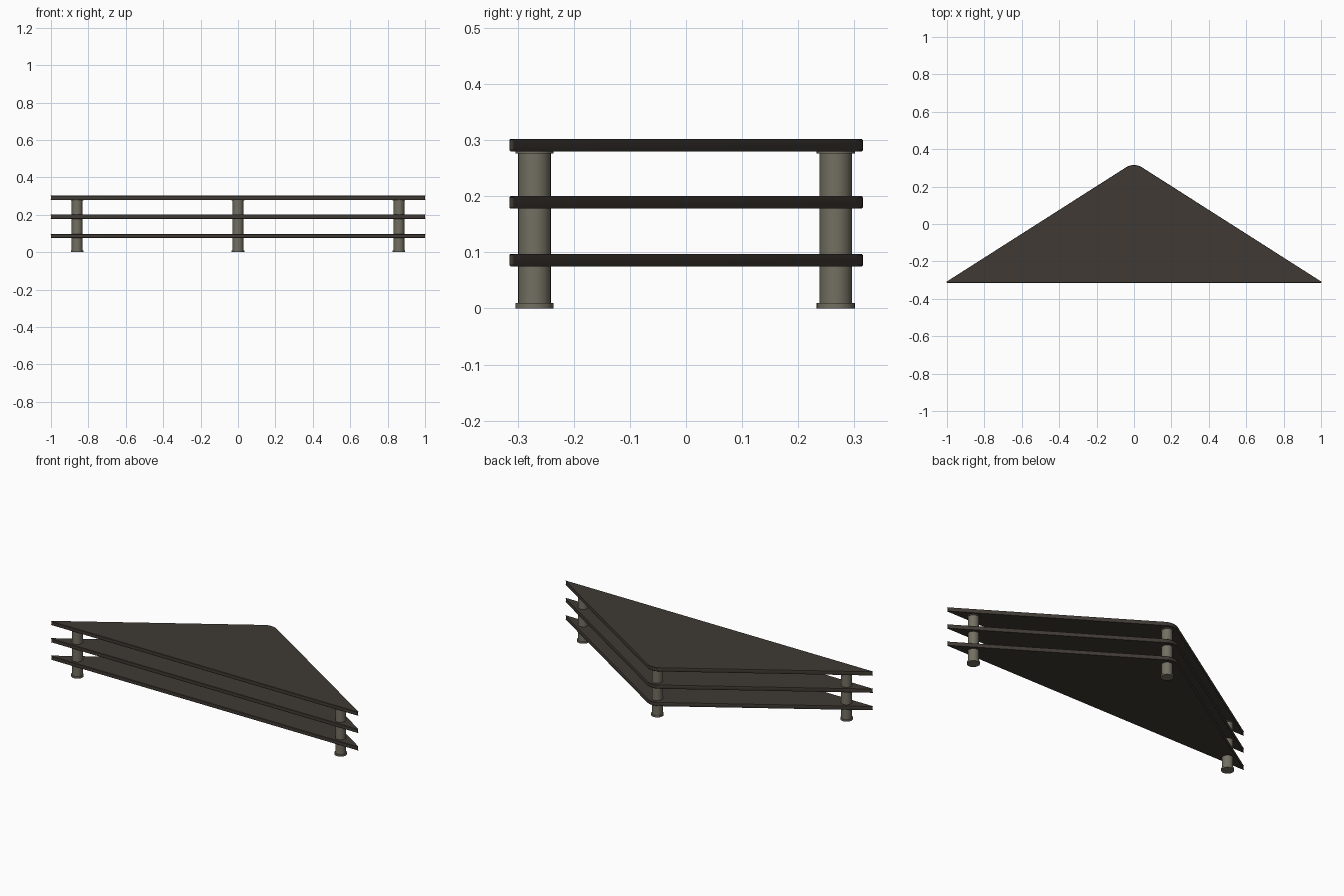
import bpy, bmesh, math
from mathutils import Vector

if "Cube" in bpy.data.objects:
    bpy.data.objects.remove(bpy.data.objects["Cube"])


def material(name, rgb):
    m = bpy.data.materials.new(name)
    m.diffuse_color = (*rgb, 1)
    m.use_nodes = True
    m.node_tree.nodes["Principled BSDF"].inputs["Base Color"].default_value = m.diffuse_color
    return m


shelf_mat = material("dark brown panel", (0.050, 0.042, 0.034))
leg_mat = material("grey olive metal", (0.17, 0.16, 0.12))


def finish(name, bm, mat):
    bmesh.ops.recalc_face_normals(bm, faces=bm.faces)
    me = bpy.data.meshes.new(name)
    bm.to_mesh(me)
    bm.free()
    ob = bpy.data.objects.new(name, me)
    bpy.context.collection.objects.link(ob)
    me.materials.append(mat)
    bpy.ops.object.select_all(action='DESELECT')
    ob.select_set(True)
    bpy.context.view_layer.objects.active = ob
    bpy.ops.object.shade_smooth_by_angle(angle=math.radians(30))
    return ob


def rounded_outline(corners, steps=8):
    """Corners are (x, y, radius), listed anticlockwise."""
    pts = []
    for i, (x, y, r) in enumerate(corners):
        p = Vector((x, y))
        a = (Vector(corners[i - 1][:2]) - p).normalized()
        b = (Vector(corners[(i + 1) % len(corners)][:2]) - p).normalized()
        half = a.angle(b) / 2
        c = p + (a + b).normalized() * (r / math.sin(half))
        start = p + a * (r / math.tan(half)) - c
        ang = math.atan2(start.y, start.x)
        sweep = math.pi - 2 * half
        for k in range(steps + 1):
            t = ang + sweep * k / steps
            pts.append(c + r * Vector((math.cos(t), math.sin(t))))
    return pts


def shelf(name, z0, z1):
    e = 0.002  # softened edge
    layers = []
    bm = bmesh.new()
    for z, d in ((z0, e), (z0 + e, 0), (z1 - e, 0), (z1, e)):
        tri = [(-1.0115 + d, -0.315 + d, 0.0045 - d),
               (1.0115 - d, -0.315 + d, 0.0045 - d),
               (0, 0.33 - d, 0.08 - d)]
        layers.append([bm.verts.new((p.x, p.y, z)) for p in rounded_outline(tri)])
    n = len(layers[0])
    for lo, hi in zip(layers, layers[1:]):
        for i in range(n):
            j = (i + 1) % n
            bm.faces.new((lo[i], lo[j], hi[j], hi[i]))
    bm.faces.new(layers[0][::-1])
    bm.faces.new(layers[-1])
    finish(name, bm, shelf_mat)


def leg(name, x, y):
    # foot flange, post and collar as one turned profile
    profile = [(0.034, 0), (0.034, 0.010), (0.029, 0.010),
               (0.029, 0.276), (0.034, 0.276), (0.034, 0.281)]
    bm = bmesh.new()
    n = 32
    rings = [[bm.verts.new((x + r * math.cos(2 * math.pi * k / n),
                            y + r * math.sin(2 * math.pi * k / n), z))
              for k in range(n)] for r, z in profile]
    for lo, hi in zip(rings, rings[1:]):
        for i in range(n):
            j = (i + 1) % n
            bm.faces.new((lo[i], lo[j], hi[j], hi[i]))
    bm.faces.new(rings[0][::-1])
    bm.faces.new(rings[-1])
    finish(name, bm, leg_mat)


# three triangular shelves
for name, z in (("bottom_shelf", 0.075), ("middle_shelf", 0.178), ("top_shelf", 0.280)):
    shelf(name, z, z + 0.022)

# one leg near each corner
leg("left_leg", -0.86, -0.27)
leg("right_leg", 0.86, -0.27)
leg("back_leg", 0, 0.267)
